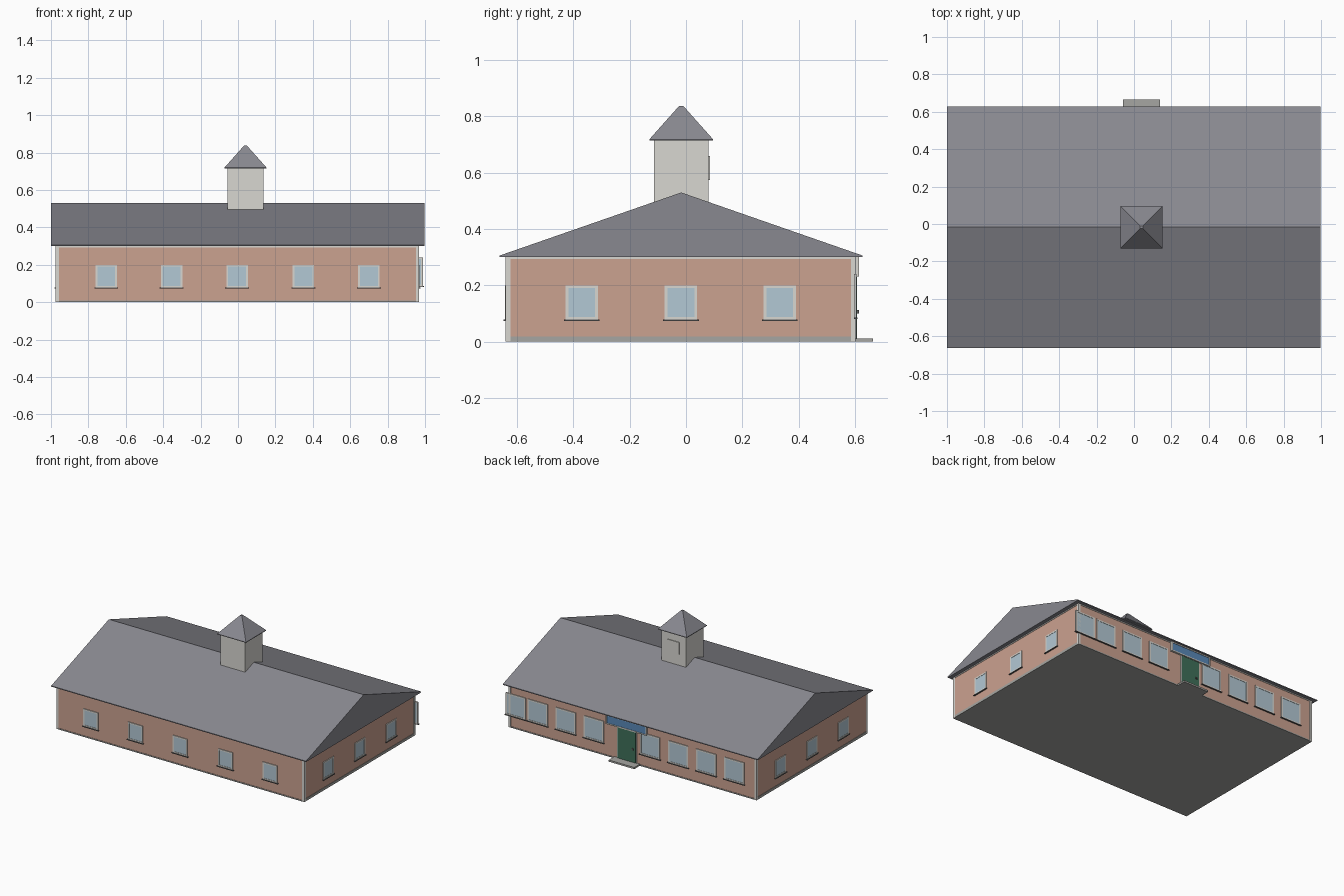
import bpy

if "Cube" in bpy.data.objects:
    bpy.data.objects.remove(bpy.data.objects["Cube"])


def mat(name, r, g, b):
    m = bpy.data.materials.new(name)
    m.diffuse_color = (r, g, b, 1)
    m.use_nodes = True
    m.node_tree.nodes["Principled BSDF"].inputs["Base Color"].default_value = m.diffuse_color
    return m


BRICK = mat("brick", 0.60, 0.36, 0.28)
TRIM = mat("trim", 0.69, 0.68, 0.64)
ROOF = mat("roof", 0.25, 0.25, 0.28)
GLASS = mat("glass", 0.45, 0.58, 0.66)
GREEN = mat("door_green", 0.05, 0.16, 0.10)
BLUE = mat("sign_blue", 0.10, 0.25, 0.48)
STONE = mat("stone", 0.38, 0.38, 0.36)
SILL = mat("sill_grey", 0.12, 0.12, 0.12)

# wall extents
X0, X1, Y0, Y1, TOP = -0.972, 0.965, -0.638, 0.60, 0.305


def mesh(name, verts, faces, m):
    me = bpy.data.meshes.new(name)
    me.from_pydata(verts, [], faces)
    ob = bpy.data.objects.new(name, me)
    bpy.context.collection.objects.link(ob)
    me.materials.append(m)
    return ob


def box(name, x, y, z, m):
    """Box from (min, max) pairs."""
    x, y, z = sorted(x), sorted(y), sorted(z)
    v = [(a, b, c) for c in z for b in y for a in x]
    f = [(0, 2, 3, 1), (4, 5, 7, 6), (0, 1, 5, 4),
         (2, 6, 7, 3), (0, 4, 6, 2), (1, 3, 7, 5)]
    return mesh(name, v, f, m)


def on_wall(name, side, u, z, d, m):
    """Box on a wall: u along the wall, z height, d distance outward."""
    if side == "front":
        return box(name, u, (Y0 - d[0], Y0 - d[1]), z, m)
    if side == "back":
        return box(name, u, (Y1 + d[0], Y1 + d[1]), z, m)
    if side == "left":
        return box(name, (X0 - d[0], X0 - d[1]), u, z, m)
    return box(name, (X1 + d[0], X1 + d[1]), u, z, m)


def frame(name, side, c, w, z0, z1, t, d, m):
    """Four bars around an opening."""
    a, b = c - w / 2, c + w / 2
    for part, u, z in (("left", (a, a + t), (z0, z1)), ("right", (b - t, b), (z0, z1)),
                       ("bottom", (a + t, b - t), (z0, z0 + t)), ("top", (a + t, b - t), (z1 - t, z1))):
        on_wall(f"{name}_{part}", side, u, z, d, m)


def window(side, i, c, w, z0, z1):
    n = f"{side}_window_{i}"
    frame(n + "_frame", side, c, w, z0, z1, 0.010, (-0.004, 0.005), TRIM)
    on_wall(n + "_glass", side, (c - w / 2 + 0.008, c + w / 2 - 0.008),
            (z0 + 0.008, z1 - 0.008), (-0.004, 0.003), GLASS)
    on_wall(n + "_sill", side, (c - w / 2 - 0.006, c + w / 2 + 0.006),
            (z0 - 0.004, z0 + 0.001), (-0.004, 0.010), SILL)


# walls and floor slab
box("walls", (X0, X1), (Y0, Y1), (0.006, TOP), BRICK)
box("floor_slab", (X0, X1), (Y0, Y1), (0, 0.006), STONE)

# corner boards, eave boards and plinths
for side, a, b in (("front", X0, X1), ("back", X0, X1), ("left", Y0, Y1), ("right", Y0, Y1)):
    on_wall(side + "_corner_board_a", side, (a - 0.003, a + 0.014), (0, TOP), (-0.002, 0.003), TRIM)
    on_wall(side + "_corner_board_b", side, (b - 0.014, b + 0.003), (0, TOP), (-0.002, 0.003), TRIM)
    on_wall(side + "_eave_board", side, (a + 0.014, b - 0.014), (0.293, TOP), (-0.002, 0.003), TRIM)
    h = 0.018 if side in ("left", "right") else 0.008
    on_wall(side + "_plinth", side, (a + 0.014, b - 0.014), (0, h), (-0.002, 0.003), STONE)

# windows
for i, x in enumerate((-0.705, -0.355, -0.005, 0.35, 0.70)):
    window("front", i, x, 0.115, 0.077, 0.20)
for side in ("left", "right"):
    for i, y in enumerate((-0.37, -0.018, 0.333)):
        window(side, i, y, 0.115, 0.077, 0.20)
for i, x in enumerate((-0.80, -0.58, -0.36, -0.14, 0.30, 0.52, 0.74, 0.912)):
    window("back", i, x, 0.155, 0.085, 0.24)

# entrance door, handle, step and sign board
CX, CY = 0.04, -0.017
frame("door_frame", "back", CX, 0.155, 0.012, 0.238, 0.010, (-0.002, 0.005), TRIM)
on_wall("door", "back", (CX - 0.070, CX + 0.070), (0.012, 0.230), (-0.002, 0.007), GREEN)
on_wall("door_handle", "back", (CX - 0.055, CX - 0.043), (0.10, 0.112), (0.007, 0.014), SILL)
box("entrance_step", (CX - 0.10, CX + 0.10), (Y1, 0.665), (0, 0.012), STONE)
frame("sign_frame", "back", CX, 0.32, 0.232, 0.30, 0.008, (0, 0.014), TRIM)
on_wall("sign_board", "back", (CX - 0.154, CX + 0.154), (0.238, 0.294), (0, 0.011), BLUE)

# gable roof: solid prism
prof = [(-0.662, 0.300), (0.627, 0.300), (0.627, 0.306), (CY, 0.530), (-0.662, 0.306)]
n = len(prof)
mesh("roof", [(x, y, z) for x in (-1.0, 0.996) for y, z in prof],
     [tuple(reversed(range(n))), tuple(range(n, 2 * n))]
     + [(i, (i + 1) % n, n + (i + 1) % n, n + i) for i in range(n)], ROOF)

# bell tower with hipped cap and rear plaque
box("tower", (CX - 0.096, CX + 0.096), (CY - 0.097, CY + 0.097), (0.45, 0.72), TRIM)
ring = ((-1, -1), (1, -1), (1, 1), (-1, 1))
levels = ((0.113, 0.715), (0.113, 0.719), (0.007, 0.838))
mesh("tower_cap", [(CX + s * r, CY + t * r, z) for r, z in levels for s, t in ring],
     [(3, 2, 1, 0), (8, 9, 10, 11)]
     + [(k + i, k + (i + 1) % 4, k + 4 + (i + 1) % 4, k + 4 + i) for k in (0, 4) for i in range(4)], ROOF)
box("tower_plaque", (CX - 0.045, CX + 0.045), (CY + 0.095, CY + 0.102), (0.575, 0.66), TRIM)
